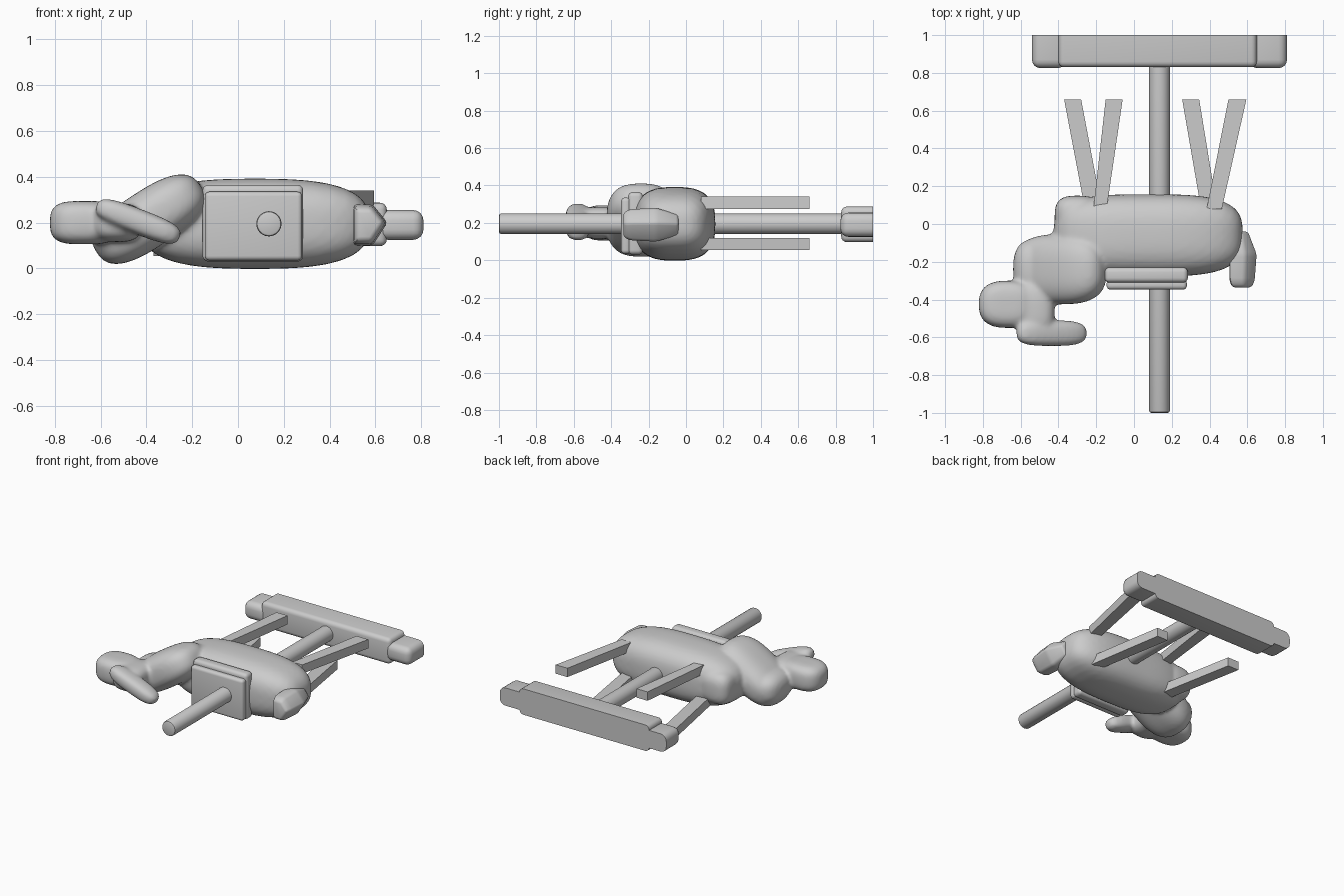
import bpy, bmesh, math
from mathutils import Matrix, Vector

if "Cube" in bpy.data.objects:
    bpy.data.objects.remove(bpy.data.objects["Cube"])


def finish(name, bm, smooth=True):
    bmesh.ops.recalc_face_normals(bm, faces=bm.faces)
    me = bpy.data.meshes.new(name)
    bm.to_mesh(me)
    bm.free()
    ob = bpy.data.objects.new(name, me)
    bpy.context.collection.objects.link(ob)
    if smooth:
        bpy.ops.object.select_all(action='DESELECT')
        ob.select_set(True)
        bpy.context.view_layer.objects.active = ob
        bpy.ops.object.shade_smooth_by_angle(angle=math.radians(35))
    return ob


def spow(v, e):
    return math.copysign(abs(v) ** e, v)


def blob(bm, loc, half, power=(3, 3, 3), rot=None):
    """Rounded lump: a sphere pushed towards a box by the power."""
    new = bmesh.ops.create_icosphere(bm, subdivisions=4, radius=1)['verts']
    for v in new:
        n = v.co.normalized()
        k = sum(abs(n[i]) ** power[i] for i in range(3)) ** (-1 / (sum(power) / 3))
        v.co = Vector([n[i] * k * half[i] for i in range(3)])
        if rot:
            v.co = rot @ v.co
        v.co += Vector(loc)


def rounded_box(name, lo, hi, bevel, keep_back=False):
    bm = bmesh.new()
    bmesh.ops.create_cube(bm, size=1)
    for v in bm.verts:
        v.co = Vector([lo[i] + (v.co[i] + 0.5) * (hi[i] - lo[i]) for i in range(3)])
    edges = [e for e in bm.edges
             if not (keep_back and all(abs(v.co.y - hi[1]) < 1e-4 for v in e.verts))]
    bmesh.ops.bevel(bm, geom=edges, offset=bevel, segments=4, profile=0.5, affect='EDGES')
    return finish(name, bm)


def prism(name, a, b):
    """Loft between two x/y/z rectangles (x0, x1, y, z0, z1)."""
    bm = bmesh.new()
    rings = []
    for x0, x1, y, z0, z1 in (a, b):
        rings.append([bm.verts.new(c) for c in
                      ((x0, y, z0), (x1, y, z0), (x1, y, z1), (x0, y, z1))])
    for i in range(4):
        j = (i + 1) % 4
        bm.faces.new((rings[0][i], rings[0][j], rings[1][j], rings[1][i]))
    bm.faces.new(rings[0])
    bm.faces.new(rings[1])
    return finish(name, bm, False)


def tilt(deg):
    return Matrix.Rotation(math.radians(deg), 3, 'Y')


# Horse body, neck and head, blended into one skin
bm = bmesh.new()
blob(bm, (0.075, -0.06, 0.195), (0.5, 0.217, 0.197), (3.2, 3.2, 2.6))
blob(bm, (-0.30, 0.04, 0.195), (0.12, 0.11, 0.12))
blob(bm, (-0.39, -0.24, 0.215), (0.27, 0.185, 0.125), (2.8, 2.8, 2.6), tilt(-33))
blob(bm, (-0.52, -0.24, 0.15), (0.12, 0.16, 0.11), (2.6, 2.6, 2.6))
blob(bm, (-0.67, -0.425, 0.2), (0.152, 0.125, 0.094), (2.7, 2.7, 4))
blob(bm, (-0.53, -0.45, 0.2), (0.11, 0.15, 0.085))
blob(bm, (-0.437, -0.578, 0.205), (0.195, 0.068, 0.055), (3.5, 2.8, 2.8), tilt(21))
horse = finish("horse_body_and_head", bm)
m = horse.modifiers.new("blend", 'REMESH')
m.mode = 'VOXEL'
m.voxel_size = 0.012
m.use_smooth_shade = True
m = horse.modifiers.new("soften", 'SMOOTH')
m.factor = 0.5
m.iterations = 8

# Tail with a pointed ridge
bm = bmesh.new()
outline = [(0.50, 0.10), (0.585, 0.10), (0.65, 0.2), (0.585, 0.28), (0.50, 0.28)]
rings = []
for y, s, dx in ((-0.335, 0.72, 0.0), (-0.30, 0.92, 0.0), (-0.16, 1.0, 0.004), (-0.04, 0.6, -0.01)):
    rings.append([bm.verts.new((0.57 + (x - 0.57) * s + dx, y, 0.19 + (z - 0.19) * s))
                  for x, z in outline])
for a, b in zip(rings, rings[1:]):
    for i in range(5):
        j = (i + 1) % 5
        bm.faces.new((a[i], a[j], b[j], b[i]))
bm.faces.new(rings[0])
bm.faces.new(rings[-1])
bmesh.ops.recalc_face_normals(bm, faces=bm.faces)
bmesh.ops.bevel(bm, geom=bm.edges[:], offset=0.014, segments=2, profile=0.5, affect='EDGES')
finish("tail", bm)

# Saddle: pad and raised plate
rounded_box("saddle_pad", (-0.155, -0.31, 0.03), (0.285, -0.23, 0.365), 0.025)
rounded_box("saddle_plate", (-0.145, -0.347, 0.035), (0.28, -0.295, 0.335), 0.02)

# Legs: one of each pair on either side of the body
for pair, foot_a, hip_a, foot_b, hip_b in (
        ("front", (-0.37, -0.28), (-0.26, -0.17), (-0.15, -0.06), (-0.215, -0.145)),
        ("hind", (0.255, 0.345), (0.355, 0.44), (0.50, 0.595), (0.385, 0.465))):
    prism(pair + "_leg_low", (*hip_a, 0.08, 0.055, 0.12), (*foot_a, 0.66, 0.055, 0.12))
    prism(pair + "_leg_high", (*hip_b, 0.08, 0.275, 0.34), (*foot_b, 0.66, 0.275, 0.34))

# Pole
bm = bmesh.new()
bmesh.ops.create_cone(bm, cap_ends=True, segments=32, radius1=0.055, radius2=0.055, depth=1.86,
                      matrix=Matrix.Translation((0.135, -0.07, 0.195)) @ Matrix.Rotation(math.pi / 2, 4, 'X'))
rim = [e for e in bm.edges if all(v.co.y < -0.9 for v in e.verts)]
bmesh.ops.bevel(bm, geom=rim, offset=0.012, segments=2, profile=0.5, affect='EDGES')
finish("pole", bm)

# Base bar with narrower rounded ends
rounded_box("base_bar", (-0.40, 0.83, 0.097), (0.65, 1.0, 0.287), 0.03, True)
for side, x0, x1 in (("left", -0.54, -0.36), ("right", 0.61, 0.81)):
    rounded_box("base_end_" + side, (x0, 0.825, 0.125), (x1, 1.0, 0.255), 0.045, True)
